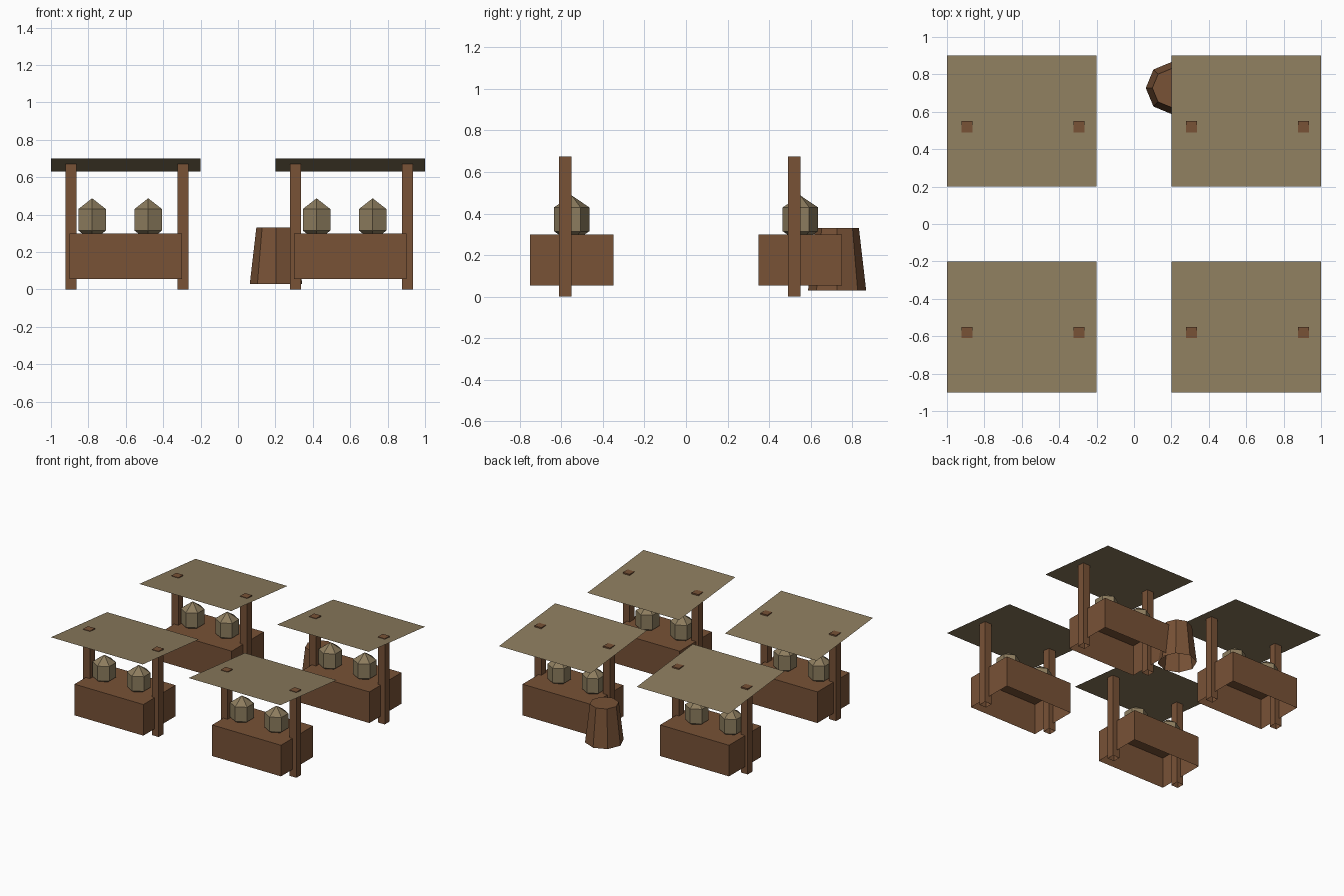
import bpy, bmesh, math
from mathutils import Matrix, Vector

if "Cube" in bpy.data.objects:
    bpy.data.objects.remove(bpy.data.objects["Cube"])


def material(name, rgb):
    m = bpy.data.materials.new(name)
    m.diffuse_color = (*rgb, 1.0)
    m.use_nodes = True
    m.node_tree.nodes["Principled BSDF"].inputs["Base Color"].default_value = m.diffuse_color
    return m


wood = material("brown wood", (0.188, 0.084, 0.037))
canvas = material("tan canvas", (0.263, 0.202, 0.112))


def finish(name, bm, mat):
    mesh = bpy.data.meshes.new(name)
    bm.to_mesh(mesh)
    bm.free()
    mesh.materials.append(mat)
    obj = bpy.data.objects.new(name, mesh)
    bpy.context.collection.objects.link(obj)
    return obj


def drop_bottom(bm):
    bm.normal_update()
    low = [f for f in bm.faces if f.normal.z < -0.9]
    bmesh.ops.delete(bm, geom=low, context='FACES')


def open_box(name, centre, size, mat):
    # box without a floor, as seen from below
    bm = bmesh.new()
    m = Matrix.Translation(centre) @ Matrix.Diagonal((*size, 1))
    bmesh.ops.create_cube(bm, size=1, matrix=m)
    drop_bottom(bm)
    return finish(name, bm, mat)


def stall(tag, cx, cy):
    # counter
    open_box("counter_" + tag, (cx, cy, 0.1775), (0.6, 0.4, 0.245), wood)
    # two posts that poke through the awning
    for side, dx in (("left", -0.293), ("right", 0.306)):
        open_box(f"post_{side}_{tag}", (cx + dx, cy - 0.03, 0.3375),
                 (0.06, 0.06, 0.675), wood)
    # thin sloping awning, higher at the front
    bm = bmesh.new()
    corners = [(-0.4, -0.35, 0.70), (0.4, -0.35, 0.70),
               (0.4, 0.35, 0.63), (-0.4, 0.35, 0.63)]
    bm.faces.new([bm.verts.new((cx + x, cy + y, z)) for x, y, z in corners])
    finish("awning_" + tag, bm, canvas)
    # two six-sided sacks sunk slightly into the counter
    for side, dx in (("left", -0.18), ("right", 0.12)):
        bm = bmesh.new()
        m = (Matrix.Translation((cx + dx, cy, 0.3725))
             @ Matrix.Diagonal((0.098, 0.098, 0.115, 1)))
        bmesh.ops.create_uvsphere(bm, u_segments=6, v_segments=3, radius=1, matrix=m)
        finish(f"sack_{side}_{tag}", bm, canvas)


for row, cy in (("front", -0.55), ("back", 0.55)):
    for col, cx in (("left", -0.6), ("right", 0.6)):
        stall(f"{row}_{col}", cx, cy)

# tapered eight-sided barrel, open underneath
bm = bmesh.new()
rings = []
for r, z in ((0.14, 0.03), (0.105, 0.33)):
    rings.append([bm.verts.new((0.203 + r * math.cos(i * math.pi / 4),
                                0.727 + r * math.sin(i * math.pi / 4), z))
                  for i in range(8)])
for i in range(8):
    j = (i + 1) % 8
    bm.faces.new((rings[0][i], rings[0][j], rings[1][j], rings[1][i]))
bm.faces.new(rings[1])
finish("barrel", bm, wood)
